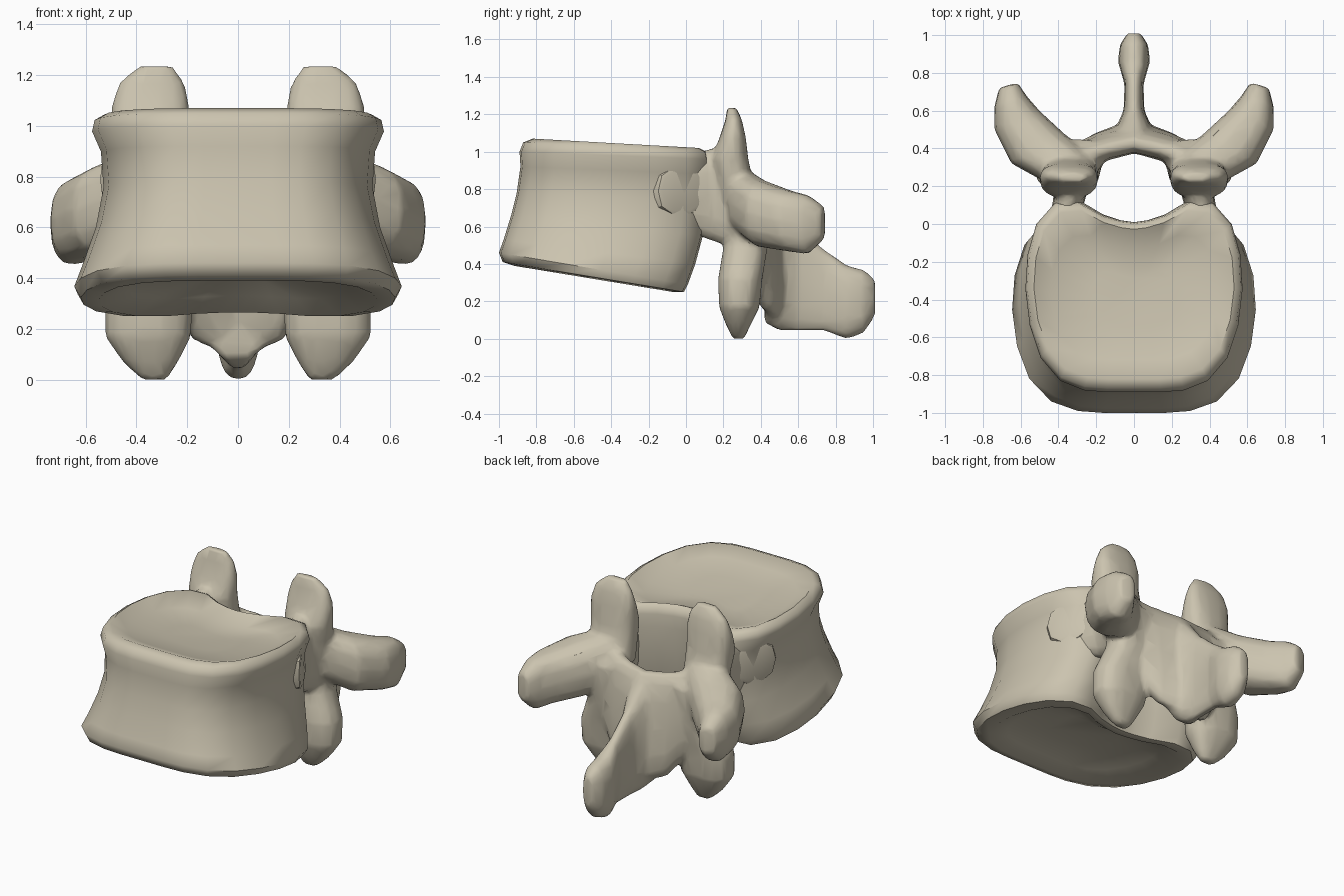
import bpy, bmesh, math
from mathutils import Vector

if "Cube" in bpy.data.objects:
    bpy.data.objects.remove(bpy.data.objects["Cube"])

bone = bpy.data.materials.new("pale_bone")
bone.use_nodes = True
COLOR = (0.60, 0.55, 0.43, 1)
bone.diffuse_color = COLOR
bone.node_tree.nodes["Principled BSDF"].inputs["Base Color"].default_value = COLOR


def skin(bm, rings):
    """Bridge a list of equal rings and cap both ends."""
    loops = [[bm.verts.new(p) for p in ring] for ring in rings]
    for a, b in zip(loops, loops[1:]):
        for i in range(len(a)):
            j = (i + 1) % len(a)
            bm.faces.new((a[i], a[j], b[j], b[i]))
    bm.faces.new(loops[0])
    bm.faces.new(loops[-1])


def tube(bm, sections, side=1, n=14):
    """Skin rounded sections, each given as centre and two half axes."""
    rings = []
    for c, u, v in sections:
        ring = []
        for k in range(n):
            a = 2 * math.pi * k / n
            ca, sa = [math.copysign(abs(f) ** 0.8, f) for f in (math.cos(a), math.sin(a))]
            p = Vector(c) + Vector(u) * ca + Vector(v) * sa
            ring.append((p.x * side, p.y, p.z))
        rings.append(ring)
    skin(bm, rings)


def upright(rows):
    """Sections stacked in z from rows of x, y, z, half width, half depth."""
    return [((x, y, z), (w, 0, 0), (0, d, 0)) for x, y, z, w, d in rows]


def finish(bm, name, angle, remesh=False):
    bmesh.ops.recalc_face_normals(bm, faces=bm.faces)
    mesh = bpy.data.meshes.new(name)
    bm.to_mesh(mesh)
    bm.free()
    obj = bpy.data.objects.new(name, mesh)
    bpy.context.collection.objects.link(obj)
    bpy.ops.object.select_all(action='DESELECT')
    obj.select_set(True)
    bpy.context.view_layer.objects.active = obj
    if remesh:
        m = obj.modifiers.new("fuse", 'REMESH')
        m.mode, m.voxel_size = 'VOXEL', 0.016
        m = obj.modifiers.new("soften", 'SMOOTH')
        m.factor, m.iterations = 0.5, 5
        m = obj.modifiers.new("facet", 'DECIMATE')
        m.ratio = 0.12
        for m in list(obj.modifiers):
            bpy.ops.object.modifier_apply(modifier=m.name)
    obj.data.materials.clear()
    obj.data.materials.append(bone)
    bpy.ops.object.shade_smooth_by_angle(angle=math.radians(angle))
    return obj


# Vertebral body: one kidney outline, scaled at each level
half = [(0, 0), (0.25, 0), (0.46, 0.01), (0.68, 0.06), (0.86, 0.18), (0.96, 0.35), (1, 0.54),
        (0.98, 0.72), (0.9, 0.88), (0.73, 0.99), (0.52, 1), (0.3, 0.93), (0.13, 0.9), (0, 0.89)]
outline = half + [(-x, y) for x, y in half[-2:0:-1]]
# half width, front y, back y, front z, back z
levels = [
    (0.20, -0.65, -0.30, 0.43, 0.39),
    (0.44, -0.83, -0.16, 0.42, 0.32),
    (0.55, -0.92, -0.07, 0.39, 0.25),
    (0.62, -0.98, -0.01, 0.41, 0.25),
    (0.645, -1.00, 0.01, 0.46, 0.29),
    (0.61, -0.975, 0.05, 0.53, 0.40),
    (0.56, -0.935, 0.09, 0.66, 0.55),
    (0.53, -0.905, 0.11, 0.78, 0.74),
    (0.54, -0.885, 0.12, 0.92, 0.88),
    (0.575, -0.89, 0.12, 1.00, 0.96),
    (0.565, -0.87, 0.11, 1.05, 1.00),
    (0.53, -0.82, 0.07, 1.07, 1.02),
    (0.44, -0.72, -0.06, 1.03, 0.97),
    (0.22, -0.55, -0.25, 1.00, 0.97),
]
bm = bmesh.new()
skin(bm, [[(u * w, yf + v * (yb - yf), zf + v * (zb - zf)) for u, v in outline]
          for w, yf, yb, zf, zb in levels])
finish(bm, "vertebral_body", 50)

# Round rib facets on the sides of the body
for side, name in ((1, "left"), (-1, "right")):
    bm = bmesh.new()
    rows = [((x, y, 0.79), (-r * 0.45, r * 0.88, 0), (0, 0, r * 0.9))
            for x, y, r in ((0.42, -0.06, 0.17), (0.48, -0.025, 0.14), (0.485, -0.022, 0.12))]
    tube(bm, rows, side, 10)
    finish(bm, name + "_rib_facet", 30)

# Neural arch: paired parts, then the spine, fused into one surface
bm = bmesh.new()
pedicle = [((0.38, -0.02, 0.78), (0.08, 0, 0), (0, 0, 0.20)),
           ((0.34, 0.14, 0.77), (0.085, 0, 0), (0, 0, 0.25)),
           ((0.34, 0.30, 0.73), (0.11, 0, 0), (0, 0, 0.26))]
upper_joint = upright([(0.33, 0.28, 0.72, 0.14, 0.10), (0.345, 0.235, 0.96, 0.155, 0.10),
                       (0.345, 0.25, 1.08, 0.155, 0.07), (0.34, 0.255, 1.17, 0.13, 0.045),
                       (0.325, 0.245, 1.235, 0.07, 0.025)])
lower_joint = upright([(0.30, 0.36, 0.75, 0.14, 0.09), (0.31, 0.32, 0.50, 0.14, 0.12),
                       (0.35, 0.29, 0.32, 0.175, 0.12), (0.355, 0.285, 0.17, 0.17, 0.11),
                       (0.345, 0.28, 0.07, 0.11, 0.065), (0.33, 0.28, 0.0, 0.05, 0.03)])
transverse = [((0.36, 0.30, 0.74), (0.11, -0.08, 0), (0, 0, 0.17)),
              ((0.51, 0.40, 0.67), (0.14, -0.08, 0), (0, 0, 0.18)),
              ((0.62, 0.55, 0.63), (0.12, -0.05, 0), (0, 0, 0.165)),
              ((0.655, 0.65, 0.61), (0.085, -0.03, 0), (0, 0, 0.16)),
              ((0.665, 0.735, 0.62), (0.05, -0.015, 0), (0, 0, 0.09))]
lamina = [((0.32, 0.33, 0.60), (0.03, 0.08, 0), (0, 0, 0.25)),
          ((0.17, 0.41, 0.48), (0.03, 0.07, 0), (0, -0.02, 0.33)),
          ((-0.01, 0.47, 0.43), (0, 0.08, 0), (0, -0.04, 0.36))]
for side in (1, -1):
    for part in (pedicle, upper_joint, lower_joint, transverse, lamina):
        tube(bm, part, side)

# Spinous process, flared at root and tip: y, mid z, half width, half height
spine = [(0.42, 0.42, 0.17, 0.34), (0.50, 0.38, 0.10, 0.34), (0.60, 0.32, 0.055, 0.28),
         (0.74, 0.26, 0.05, 0.22), (0.86, 0.195, 0.085, 0.20), (0.95, 0.20, 0.075, 0.17),
         (1.01, 0.22, 0.035, 0.10)]
tube(bm, [((0, y, z), (w, 0, 0), (0, 0, h)) for y, z, w, h in spine])
finish(bm, "neural_arch", 40, remesh=True)
